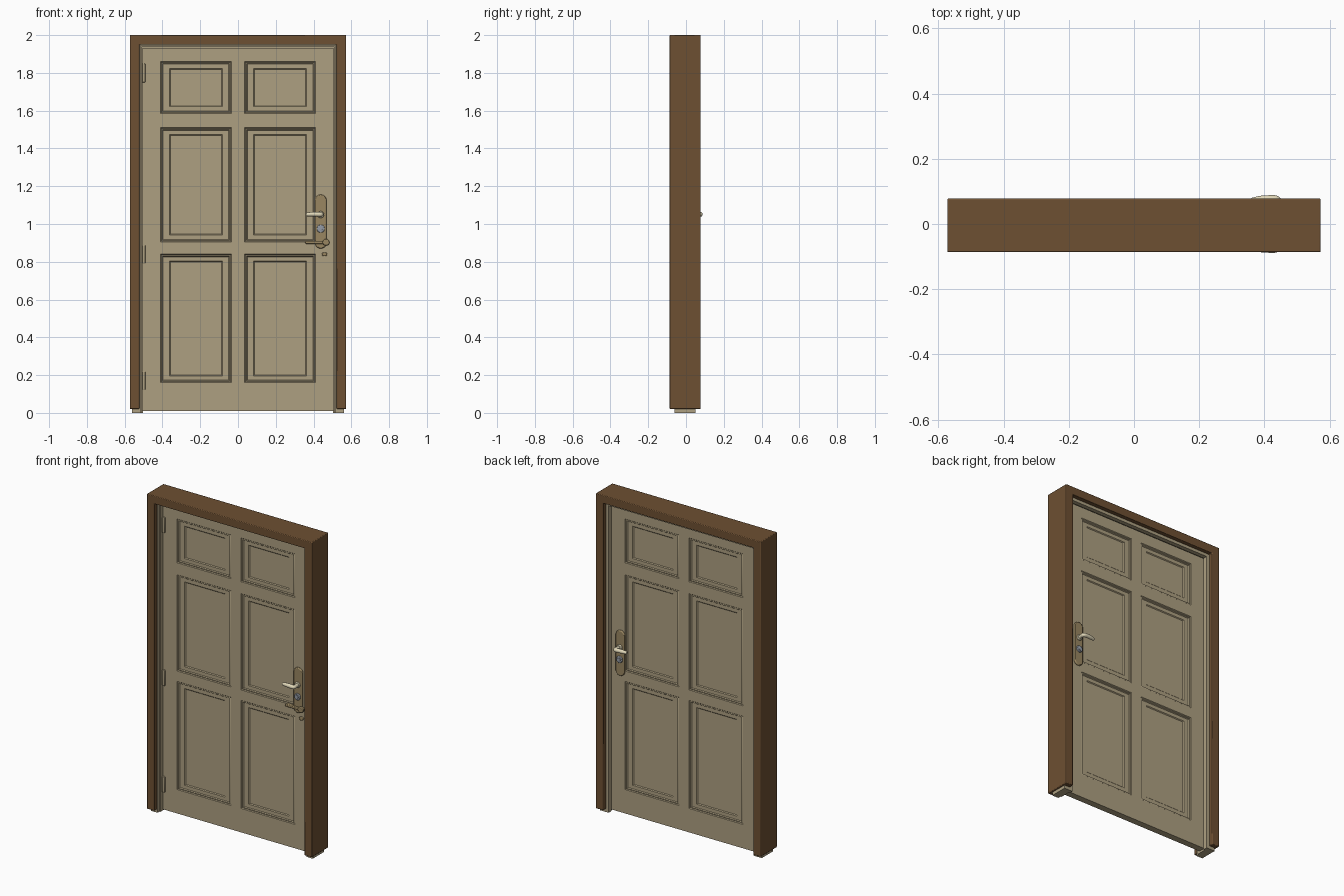
import bpy, bmesh, math
from mathutils import Vector

if "Cube" in bpy.data.objects:
    bpy.data.objects.remove(bpy.data.objects["Cube"])


def mat(name, rgb):
    m = bpy.data.materials.new(name)
    m.diffuse_color = (*rgb, 1)
    m.use_nodes = True
    m.node_tree.nodes["Principled BSDF"].inputs["Base Color"].default_value = m.diffuse_color
    return m


BROWN = mat("brown_wood", (0.155, 0.08, 0.032))
TAN = mat("tan_paint", (0.42, 0.35, 0.22))
BRONZE = mat("bronze", (0.32, 0.24, 0.12))
CREAM = mat("cream_metal", (0.75, 0.68, 0.48))
STEEL = mat("steel", (0.3, 0.33, 0.38))


def finish(name, bm, material, bevel=0, segments=2):
    bmesh.ops.recalc_face_normals(bm, faces=bm.faces)
    me = bpy.data.meshes.new(name)
    bm.to_mesh(me)
    bm.free()
    ob = bpy.data.objects.new(name, me)
    bpy.context.collection.objects.link(ob)
    me.materials.append(material)
    if bevel:
        b = ob.modifiers.new("bevel", 'BEVEL')
        b.width, b.segments = bevel, segments
    bpy.ops.object.select_all(action='DESELECT')
    ob.select_set(True)
    bpy.context.view_layer.objects.active = ob
    bpy.ops.object.shade_smooth_by_angle(angle=math.radians(35))
    return ob


def surround(name, profile, z0, material, bevel=0):
    """Mitred U-shaped sweep; profile = (distance from centre line, y)."""
    bm = bmesh.new()
    rings = []
    for sx, top in ((-1, 0), (-1, 1), (1, 1), (1, 0)):
        rings.append([bm.verts.new((sx * u, y, 1.427 + u if top else z0)) for u, y in profile])
    n = len(profile)
    for a, b in zip(rings, rings[1:]):
        for i in range(n):
            j = (i + 1) % n
            bm.faces.new((a[i], a[j], b[j], b[i]))
    bm.faces.new(rings[0])
    bm.faces.new(rings[-1])
    return finish(name, bm, material, bevel)


def slab(name, outline, y0, y1, material, bevel=0):
    """Extrude an (x, z) outline along y."""
    bm = bmesh.new()
    face = bm.faces.new([bm.verts.new((x, y0, z)) for x, z in outline])
    ext = bmesh.ops.extrude_face_region(bm, geom=[face])
    verts = [g for g in ext["geom"] if isinstance(g, bmesh.types.BMVert)]
    bmesh.ops.translate(bm, verts=verts, vec=(0, y1 - y0, 0))
    return finish(name, bm, material, bevel)


def capsule(cx, cz, w, h, n=10):
    """Rounded-end outline; a circle when w equals h."""
    r, pts = min(w, h) / 2, []
    for i in range(4 * n):
        a = 2 * math.pi * (i + 0.5) / (4 * n)
        c, s = math.cos(a), math.sin(a)
        pts.append((cx + r * c + math.copysign(w / 2 - r, c),
                    cz + r * s + math.copysign(h / 2 - r, s)))
    out = [pts[0]]
    for p in pts[1:]:
        if (Vector(p) - Vector(out[-1])).length > 1e-5:
            out.append(p)
    return out


def rod(name, points, radii, material):
    """Round bar along a smooth path with a varying radius."""
    cu = bpy.data.curves.new(name, 'CURVE')
    cu.dimensions = '3D'
    cu.bevel_depth, cu.bevel_resolution, cu.use_fill_caps = 1, 4, True
    sp = cu.splines.new('NURBS')
    sp.points.add(len(points) - 1)
    for p, co, r in zip(sp.points, points, radii):
        p.co, p.radius = (*co, 1), r
    sp.use_endpoint_u, sp.order_u, sp.resolution_u = True, 3, 6
    cu.materials.append(material)
    ob = bpy.data.objects.new(name, cu)
    bpy.context.collection.objects.link(ob)
    bpy.ops.object.select_all(action='DESELECT')
    ob.select_set(True)
    bpy.context.view_layer.objects.active = ob
    bpy.ops.object.convert(target='MESH')
    bpy.ops.object.shade_smooth_by_angle(angle=math.radians(40))


# Outer casing and the stepped inner frame with its door stop
surround("casing", [(.573, -.0865), (.522, -.0865), (.522, .078), (.573, .078)], 0.02, BROWN, 0.004)
surround("inner_frame", [(.562, -.06), (.517, -.06), (.517, -.04), (.511, -.04),
                         (.511, .023), (.503, .023), (.503, .05), (.562, .05)], 0, TAN)

# Six-panel door leaf, same panels on both faces
XS = [-.508, -.41, -.035, .035, .41, .508]
ZS = [.01, .16, .84, .905, 1.51, 1.585, 1.86, 1.93]
RINGS = [(0, 0, 0), (.004, .004, -.005), (.010, .010, -.003), (.014, .014, -.009),
         (.047, .036, -.009), (.052, .041, -.014)]
bm = bmesh.new()
for s in (-1, 1):
    def vert(x, z, d=0):
        return bm.verts.new((x, s * (.021 + d), z))
    for i in range(5):
        for j in range(7):
            x0, x1, z0, z1 = XS[i], XS[i + 1], ZS[j], ZS[j + 1]
            if i % 2 == 0 or j % 2 == 0:
                bm.faces.new((vert(x0, z0), vert(x1, z0), vert(x1, z1), vert(x0, z1)))
                continue
            loops = [[vert(x0 + a, z0 + b, d), vert(x1 - a, z0 + b, d),
                      vert(x1 - a, z1 - b, d), vert(x0 + a, z1 - b, d)] for a, b, d in RINGS]
            for p, q in zip(loops, loops[1:]):
                for k in range(4):
                    m = (k + 1) % 4
                    bm.faces.new((p[k], p[m], q[m], q[k]))
            bm.faces.new(loops[-1])
bmesh.ops.remove_doubles(bm, verts=bm.verts, dist=1e-5)
bmesh.ops.bridge_loops(bm, edges=[e for e in bm.edges if e.is_boundary])
finish("door_leaf", bm, TAN)

# Hinges on the front left edge
for k, z in enumerate((.17, .84, 1.80)):
    slab(f"hinge_{k + 1}", [(-.508, z - .05), (-.491, z - .05), (-.491, z + .05), (-.508, z + .05)],
         -.029, -.018, TAN, 0.003)

# Handle sets on both faces
for s, side in ((-1, "front"), (1, "back")):
    slab(f"{side}_backplate", capsule(.438, 1.013, .062, .285), s * .018, s * .032, BRONZE, 0.005)
    slab(f"{side}_lever_collar", capsule(.438, 1.05, .036, .036), s * .03, s * .042, CREAM, 0.003)
    rod(f"{side}_lever", [(.440, s * .03, 1.05), (.440, s * .055, 1.05), (.442, s * .076, 1.05),
                          (.415, s * .076, 1.052), (.385, s * .075, 1.052), (.362, s * .071, 1.05)],
        [.011, .011, .0125, .0125, .012, .009], CREAM)
    slab(f"{side}_lock_cylinder", capsule(.438, .975, .042, .042), s * .03, s * .040, STEEL, 0.003)
    slab(f"{side}_key_core", capsule(.438, .975, .018, .024), s * .038, s * .043, STEEL, 0.001)

# Security latch below the front handle
slab("latch_bar", capsule(.417, .903, .124, .016), -.042, -.018, BRONZE, 0.003)
slab("latch_knob", capsule(.466, .903, .036, .036), -.048, -.03, BRONZE, 0.004)
slab("latch_stud", capsule(.458, .84, .028, .02), -.032, -.018, BRONZE, 0.003)
